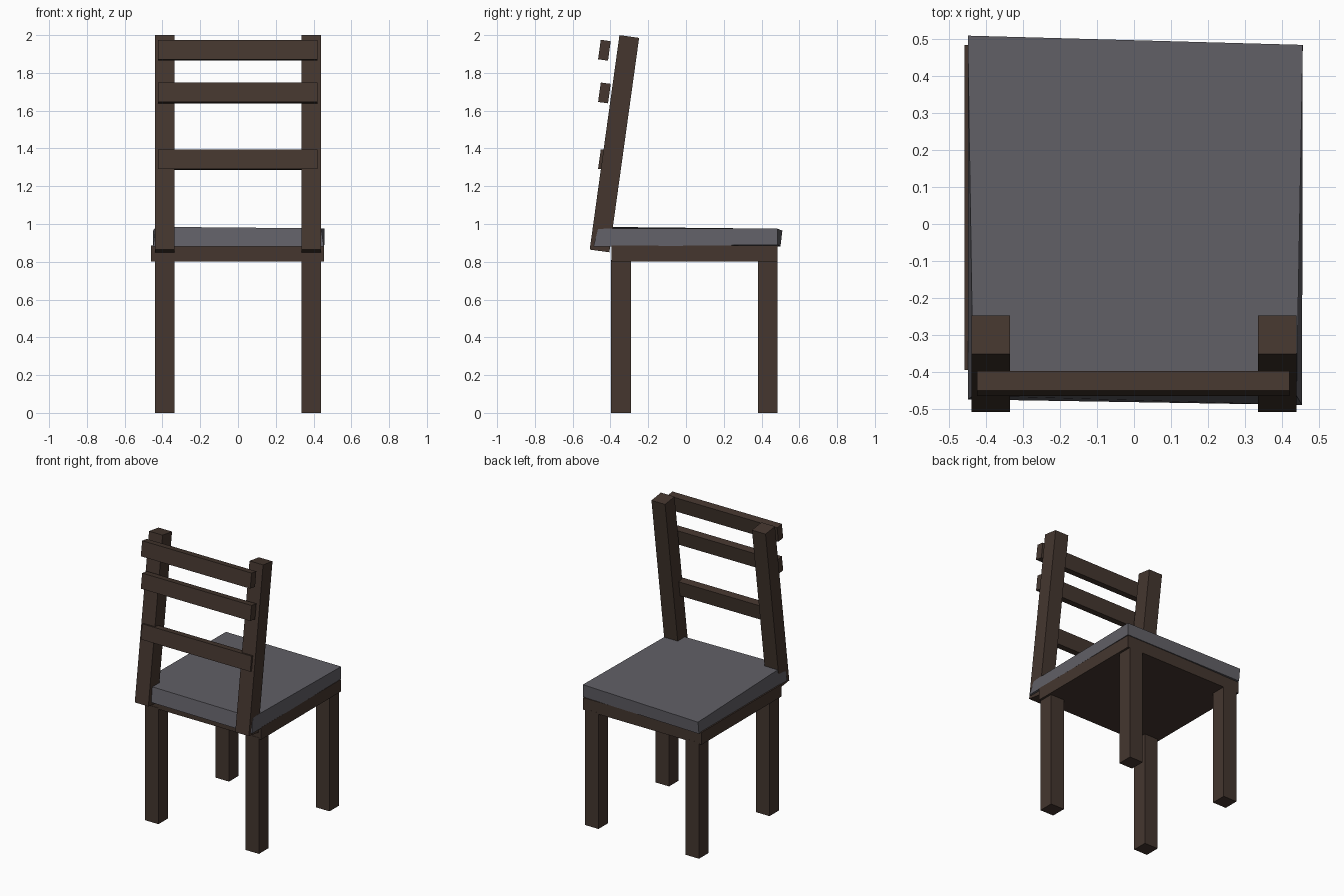
import bpy
import bmesh
from math import radians
from mathutils import Matrix, Vector

cube = bpy.data.objects.get("Cube")
if cube:
    bpy.data.objects.remove(cube, do_unlink=True)


def make_material(name, color):
    mat = bpy.data.materials.new(name)
    mat.use_nodes = True
    mat.diffuse_color = color
    mat.node_tree.nodes["Principled BSDF"].inputs["Base Color"].default_value = color
    return mat


wood = make_material("dark brown wood", (0.058, 0.037, 0.028, 1))
fabric = make_material("grey fabric", (0.118, 0.115, 0.132, 1))


def box(name, center, size, mat, tilt=0.0):
    """Flat-sided box, leaning around the x axis by tilt."""
    bm = bmesh.new()
    bmesh.ops.create_cube(bm, size=1)
    bm.transform(Matrix.Diagonal((*size, 1)))
    mesh = bpy.data.meshes.new(name)
    bm.to_mesh(mesh)
    bm.free()
    mesh.materials.append(mat)
    obj = bpy.data.objects.new(name, mesh)
    obj.location = center
    obj.rotation_euler.x = tilt
    bpy.context.collection.objects.link(obj)
    return obj


LEAN = radians(-7.9)
SIDES = (("right", -0.388), ("left", 0.388))

# Four straight legs
for side, x in SIDES:
    for end, y in (("front", -0.345), ("back", 0.433)):
        box(f"{end}_{side}_leg", (x, y, 0.40), (0.105, 0.105, 0.81), wood).location.z = 0.405

# Seat frame under the cushion
box("seat_frame", (-0.002, 0.045, 0.843), (0.915, 0.88, 0.085), wood)

# Slightly uneven cushion: each corner of a box is pulled to its place
cushion = box("seat_cushion", (0, 0, 0), (1, 1, 1), fabric)
corners = {
    (-1, -1): ((-0.45, -0.475, 0.88), (-0.435, -0.465, 0.985)),
    (1, -1): ((0.455, -0.49, 0.88), (0.44, -0.465, 0.977)),
    (1, 1): ((0.457, 0.485, 0.89), (0.457, 0.485, 0.975)),
    (-1, 1): ((-0.45, 0.50, 0.88), (-0.45, 0.51, 0.965)),
}
for v in cushion.data.vertices:
    key = (1 if v.co.x > 0 else -1, 1 if v.co.y > 0 else -1)
    v.co = Vector(corners[key][v.co.z > 0])

# Leaning backrest posts
for side, x in SIDES:
    box(f"{side}_back_post", (x, -0.379, 1.425), (0.105, 0.105, 1.146), wood, LEAN)

# Three rails across the posts
for name, z in (("lower", 1.34), ("middle", 1.694), ("upper", 1.92)):
    box(f"{name}_back_rail", (-0.002, -0.432, z), (0.845, 0.053, 0.104), wood, LEAN)
